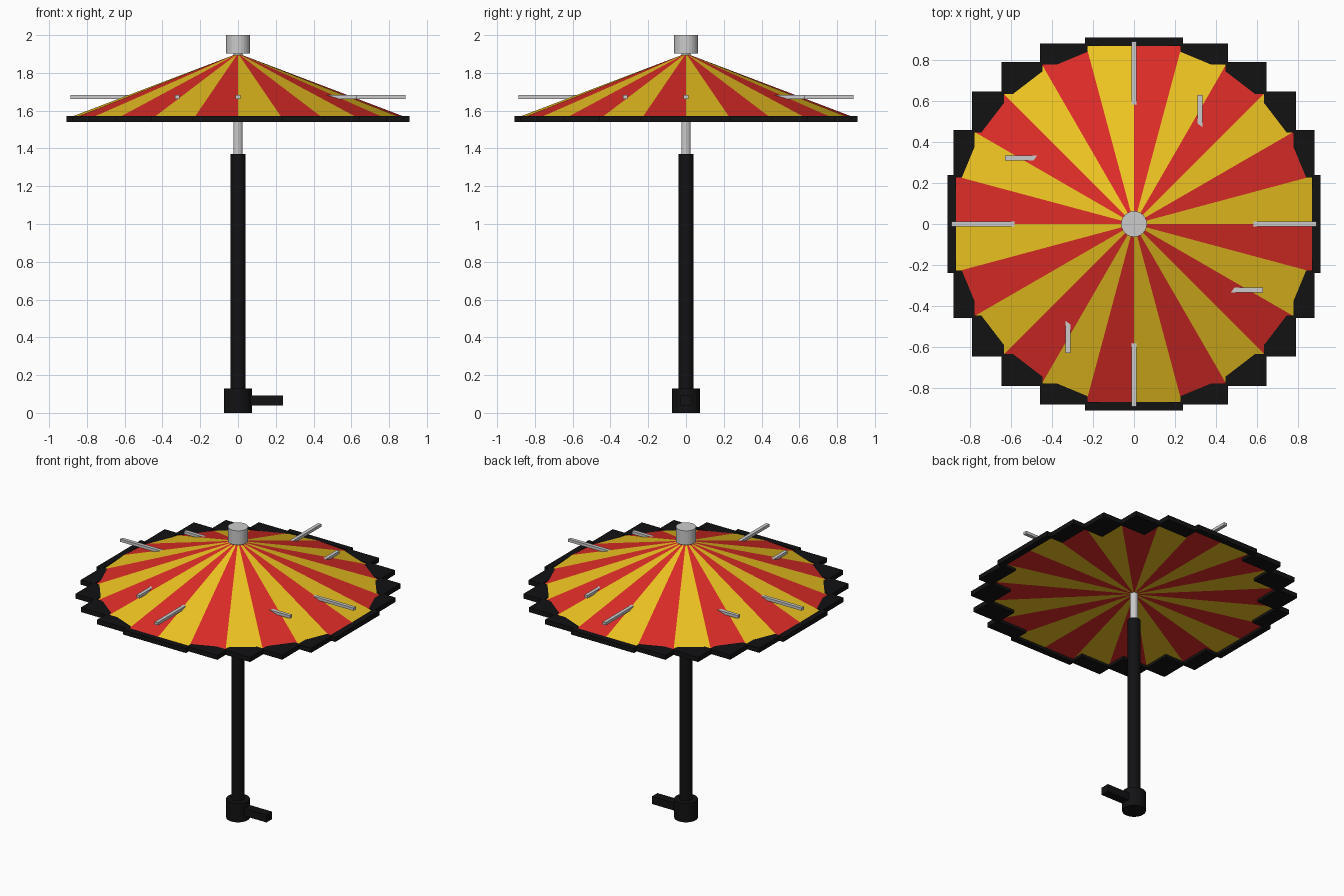
import bpy, bmesh
from math import sin, cos, pi

if "Cube" in bpy.data.objects:
    bpy.data.objects.remove(bpy.data.objects["Cube"])


def material(name, color):
    m = bpy.data.materials.new(name)
    m.diffuse_color = (*color, 1)
    m.use_nodes = True
    m.node_tree.nodes["Principled BSDF"].inputs["Base Color"].default_value = m.diffuse_color
    return m


BLACK = material("black", (0.006, 0.006, 0.007))
RED = material("red", (0.72, 0.025, 0.02))
YELLOW = material("yellow", (0.85, 0.55, 0.015))


def box(name, lo, hi, mat=None):
    size = [b - a for a, b in zip(lo, hi)]
    mid = [(a + b) / 2 for a, b in zip(lo, hi)]
    bpy.ops.mesh.primitive_cube_add(size=1, location=mid)
    ob = bpy.context.object
    ob.name = name
    ob.scale = size
    if mat:
        ob.data.materials.append(mat)
    return ob


def cylinder(name, r, z0, z1, mat=None):
    bpy.ops.mesh.primitive_cylinder_add(vertices=24, radius=r, depth=z1 - z0,
                                        location=(0, 0, (z0 + z1) / 2))
    ob = bpy.context.object
    ob.name = name
    if mat:
        ob.data.materials.append(mat)
    return ob


# Base, crank handle, two-stage pole and top cap
cylinder("base", 0.074, 0, 0.13, BLACK)
box("crank_handle", (0, -0.03, 0.04), (0.238, 0.03, 0.092), BLACK)
cylinder("lower_pole", 0.04, 0.05, 1.37, BLACK)
cylinder("upper_pole", 0.025, 1.3, 1.91)
cylinder("top_cap", 0.063, 1.902, 2.0)

# Closed striped canopy: sloped panels above, flat underside
N, R, RIM_Z, APEX_Z = 24, 0.902, 1.56, 1.903
ring = [(R * cos(2 * pi * i / N), R * sin(2 * pi * i / N)) for i in range(N)]
bm = bmesh.new()
apex = bm.verts.new((0, 0, APEX_Z))
centre = bm.verts.new((0, 0, RIM_Z))
rim = [bm.verts.new((x, y, RIM_Z)) for x, y in ring]
for i in range(N):
    a, b = rim[i], rim[(i + 1) % N]
    for face in (bm.faces.new((a, b, apex)), bm.faces.new((b, a, centre))):
        face.material_index = i % 2
mesh = bpy.data.meshes.new("canopy")
bm.to_mesh(mesh)
bm.free()
mesh.materials.append(YELLOW)
mesh.materials.append(RED)
bpy.context.collection.objects.link(bpy.data.objects.new("canopy", mesh))

# Stepped rim: one square-set block per canopy edge
PAD = 0.006
for i in range(N):
    (x0, y0), (x1, y1) = ring[i], ring[(i + 1) % N]
    box(f"rim_block_{i + 1}",
        (min(x0, x1) - PAD, min(y0, y1) - PAD, 1.541),
        (max(x0, x1) + PAD, max(y0, y1) + PAD, 1.573), BLACK)

# Ribs: four on the axes, four shorter ones at the diagonals, set square
for i in range(8):
    a = i * pi / 4
    cx, cy = 0.455 * cos(a), 0.455 * sin(a)
    along_x = i in (0, 3, 4, 7)
    half = 0.433 if i % 2 == 0 else 0.306
    hx, hy = (half, 0.012) if along_x else (0.012, half)
    box(f"rib_{i + 1}", (cx - hx, cy - hy, 1.663), (cx + hx, cy + hy, 1.682))
